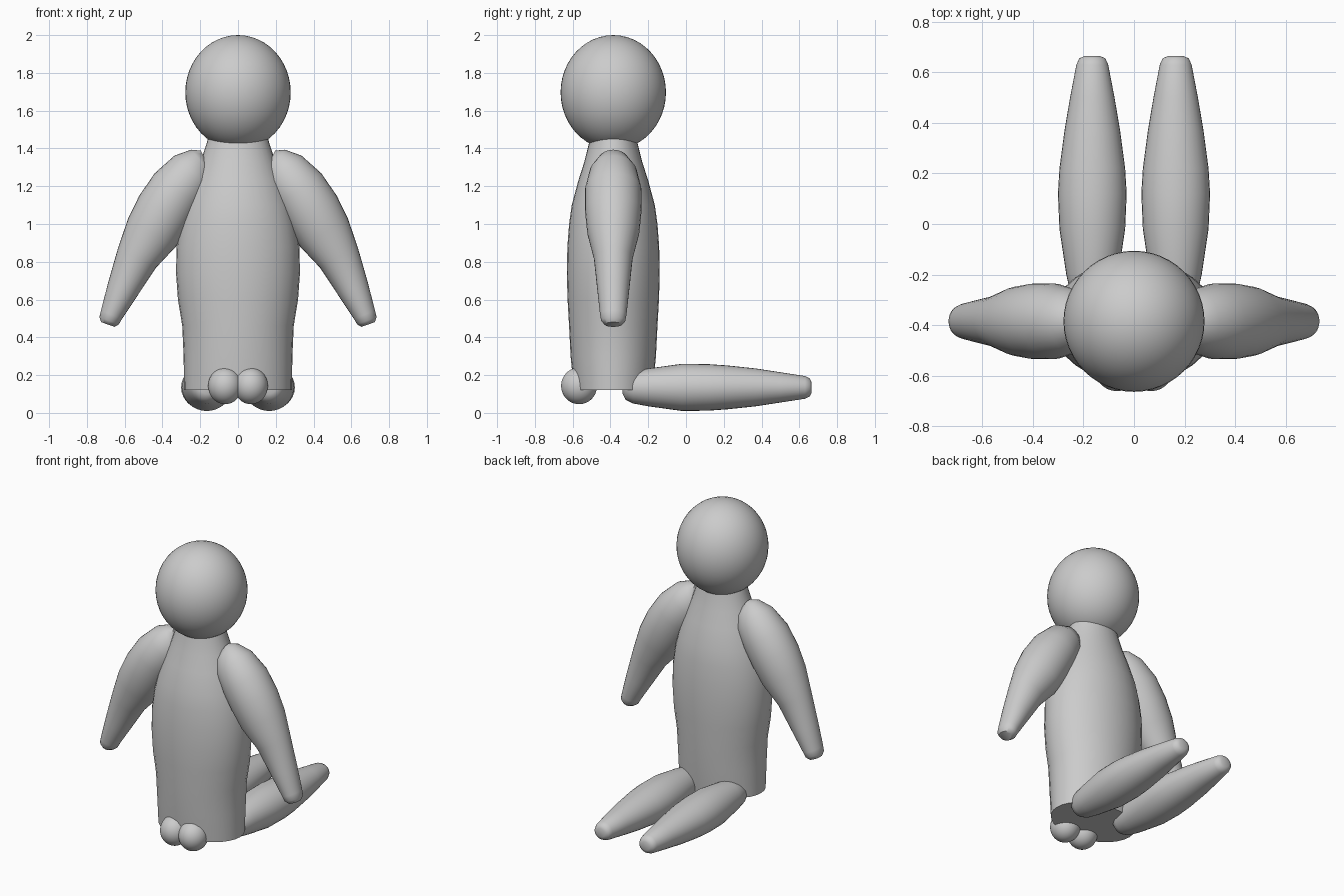
import bpy, bmesh, math
from mathutils import Vector

cube = bpy.data.objects.get("Cube")
if cube:
    bpy.data.objects.remove(cube, do_unlink=True)

grey = bpy.data.materials.new("plain_grey")
grey.use_nodes = True
colour = (0.6, 0.6, 0.6, 1)
grey.diffuse_color = colour
grey.node_tree.nodes["Principled BSDF"].inputs["Base Color"].default_value = colour
MID_Y = -0.385


def finish(obj, angle=50):
    obj.data.materials.append(grey)
    bpy.ops.object.select_all(action="DESELECT")
    obj.select_set(True)
    bpy.context.view_layer.objects.active = obj
    bpy.ops.object.shade_smooth_by_angle(angle=math.radians(angle))


def ball(name, centre, size):
    bpy.ops.mesh.primitive_uv_sphere_add(segments=48, ring_count=24, location=centre)
    obj = bpy.context.object
    obj.name = name
    obj.scale = size
    finish(obj)


def limb(name, stations, side, sides=32):
    """Skin elliptical rings; each station is (centre, side radius, other radius)."""
    bm = bmesh.new()
    rings = []
    centres = [Vector(s[0]) for s in stations]
    for i, (c, ru, rv) in enumerate(stations):
        tangent = (centres[min(i + 1, len(centres) - 1)] - centres[max(i - 1, 0)]).normalized()
        u = Vector(side)
        v = tangent.cross(u).normalized()
        ring = []
        for k in range(sides):
            a = math.tau * k / sides
            ring.append(bm.verts.new(centres[i] + u * ru * math.cos(a) + v * rv * math.sin(a)))
        rings.append(ring)
    for a, b in zip(rings, rings[1:]):
        for k in range(sides):
            j = (k + 1) % sides
            bm.faces.new((a[k], a[j], b[j], b[k]))
    bm.faces.new(rings[0])
    bm.faces.new(rings[-1])
    bmesh.ops.recalc_face_normals(bm, faces=bm.faces)
    mesh = bpy.data.meshes.new(name)
    bm.to_mesh(mesh)
    bm.free()
    obj = bpy.data.objects.new(name, mesh)
    bpy.context.collection.objects.link(obj)
    finish(obj)


# Head
ball("head", (0, MID_Y, 1.697), (0.279, 0.279, 0.303))

# Torso: height, half width, half depth
torso = [(0.12, .285, .208), (0.3, .288, .226), (0.46, .295, .234), (0.6, .318, .242),
         (0.74, .328, .246), (0.88, .325, .243), (1.0, .307, .234), (1.1, .283, .22),
         (1.23, .238, .185), (1.33, .198, .153), (1.43, .165, .128), (1.5, .15, .115)]
limb("torso", [((0, MID_Y, z), rx, ry) for z, rx, ry in torso], (1, 0, 0))

# Arm: distance out, height, half depth, half thickness
arm = [(.17, 1.335, .05, .06), (.19, 1.325, .085, .09), (.24, 1.275, .125, .13),
       (.32, 1.18, .15, .15), (.39, 1.07, .15, .155), (.455, .955, .138, .147),
       (.535, .82, .103, .113), (.61, .655, .085, .085), (.67, .52, .07, .06),
       (.682, .488, .064, .055), (.689, .468, .045, .038)]

# Leg: distance back, half width, half height
leg = [(-.335, .035, .035), (-.32, .065, .065), (-.28, .085, .085), (-.2, .103, .1),
       (-.02, .13, .125), (.12, .136, .123), (.22, .13, .116), (.37, .11, .1),
       (.5, .088, .08), (.63, .063, .06), (.655, .052, .048), (.665, .03, .028)]

for s, label in ((1, "left"), (-1, "right")):
    limb(label + "_arm", [((s * x, MID_Y, z), ry, rt) for x, z, ry, rt in arm], (0, 1, 0))
    limb(label + "_leg", [((s * .165, y, .135), rx, rz) for y, rx, rz in leg], (1, 0, 0))
    ball(label + "_seat_ball", (s * .068, -.566, .143), (.09, .095, .097))
